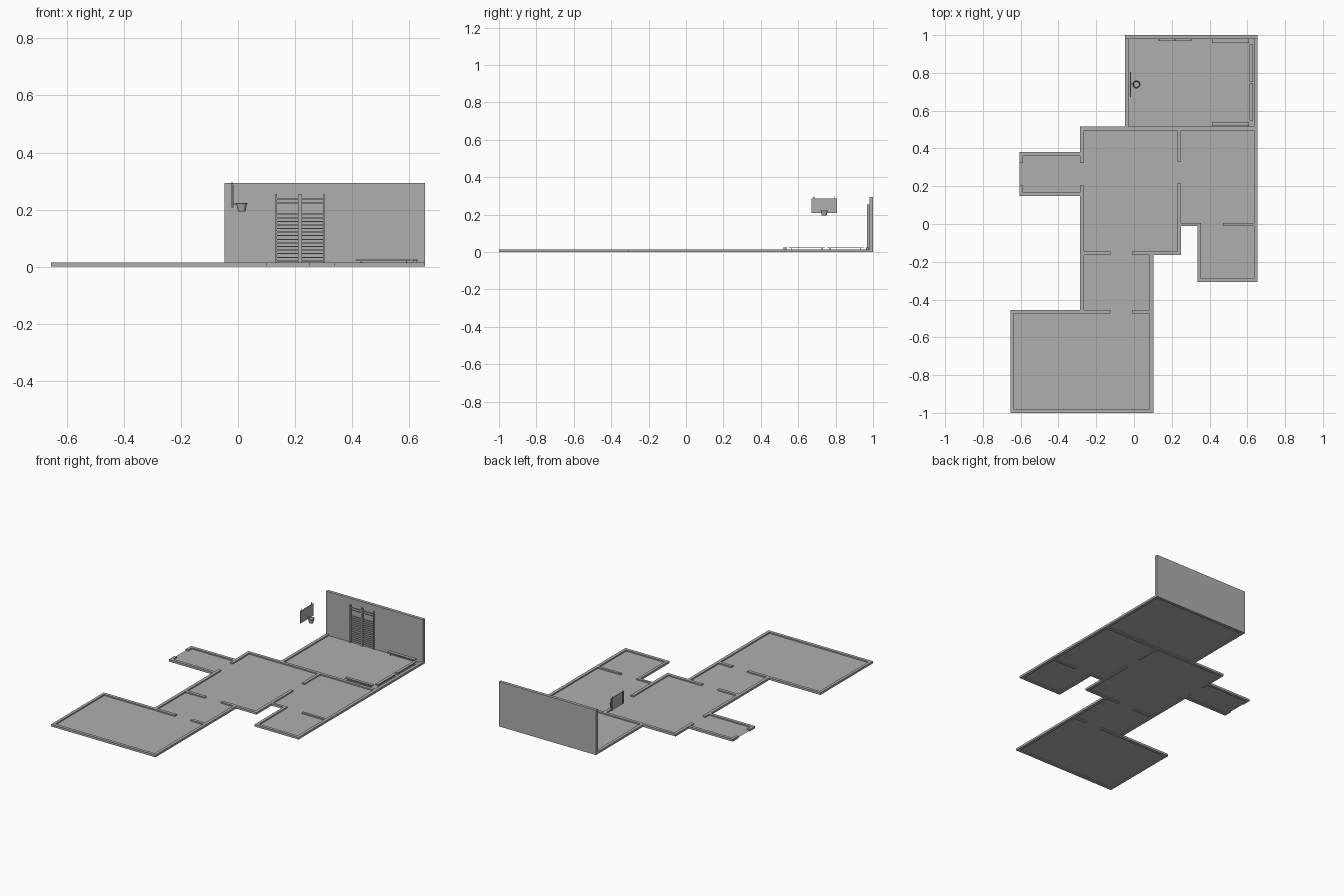
import bpy, bmesh, math
from mathutils import Matrix, Vector

FLOOR = 0.006   # floor level inside the walls
WALL = 0.014    # low wall height

grey = bpy.data.materials.new("mid_grey")
grey.diffuse_color = (0.43, 0.43, 0.43, 1)


def add_boxes(name, boxes):
    """One object from boxes given as (x0, y0, z0, x1, y1, z1)."""
    bm = bmesh.new()
    for b in boxes:
        lo, hi = Vector(b[:3]), Vector(b[3:])
        m = Matrix.Translation((lo + hi) / 2) @ Matrix.Diagonal((*(hi - lo), 1))
        bmesh.ops.create_cube(bm, size=1, matrix=m)
    return finish(name, bm)


def finish(name, bm):
    me = bpy.data.meshes.new(name)
    bm.to_mesh(me)
    bm.free()
    me.materials.append(grey)
    ob = bpy.data.objects.new(name, me)
    bpy.context.collection.objects.link(ob)
    return ob


def style_round(name):
    ob = bpy.context.object
    ob.name = name
    ob.data.materials.append(grey)
    bpy.ops.object.shade_smooth_by_angle()


# Floors, one sheet per room: x0, y0, x1, y1
rooms = {
    "gym_floor": (-0.04, 0.505, 0.645, 0.99),
    "hall_floor": (-0.275, -0.152, 0.24, 0.505),
    "east_room_floor": (0.24, 0.0, 0.645, 0.505),
    "store_floor": (0.344, -0.297, 0.645, 0.0),
    "entrance_floor": (-0.605, 0.158, -0.275, 0.37),
    "corridor_floor": (-0.275, -0.465, 0.092, -0.152),
    "south_room_floor": (-0.645, -0.99, 0.092, -0.465),
}
for name, (x0, y0, x1, y1) in rooms.items():
    bm = bmesh.new()
    bm.faces.new([bm.verts.new((x, y, FLOOR)) for x, y in
                  ((x0, y0), (x1, y0), (x1, y1), (x0, y1))])
    finish(name, bm)

# Low walls, split at the door openings
walls = {
    "gym_walls": [(-0.048, 0.515, -0.028, 0.98), (0.635, -0.308, 0.655, 0.98)],
    "hall_walls": [
        (-0.285, 0.495, 0.635, 0.515),
        (-0.285, 0.322, -0.265, 0.495), (-0.285, -0.455, -0.265, 0.205),
        (0.23, 0.332, 0.25, 0.495), (0.23, -0.165, 0.25, 0.216),
        (-0.265, -0.165, -0.125, -0.145), (-0.01, -0.165, 0.23, -0.145)],
    "east_walls": [
        (0.25, -0.01, 0.354, 0.006), (0.47, -0.01, 0.635, 0.006),
        (0.336, -0.308, 0.354, -0.01), (0.354, -0.308, 0.635, -0.288)],
    "entrance_walls": [
        (-0.605, 0.36, -0.285, 0.38), (-0.605, 0.148, -0.285, 0.168),
        (-0.605, 0.322, -0.587, 0.36), (-0.605, 0.168, -0.587, 0.205)],
    "south_walls": [
        (0.082, -1.0, 0.102, -0.165),
        (-0.655, -0.475, -0.125, -0.455), (-0.01, -0.475, 0.082, -0.455),
        (-0.655, -1.0, -0.637, -0.475), (-0.637, -1.0, 0.082, -0.98)],
}
for name, segs in walls.items():
    add_boxes(name, [(x0, y0, 0, x1, y1, WALL) for x0, y0, x1, y1 in segs])

# Full-height back wall
add_boxes("back_wall", [(-0.048, 0.98, 0, 0.655, 1.0, 0.293)])

# Climbing bars: two ladders side by side
rungs = [0.238, 0.223] + [0.184 - 0.0126 * i for i in range(14)]
for i, x in enumerate((0.131, 0.218)):
    w, t = 0.086, 0.005
    add_boxes(f"wall_bar_posts_{i}", [(px, 0.969, FLOOR, px + t, 0.98, 0.255)
                                      for px in (x, x + w - t)])
    add_boxes(f"wall_bar_rungs_{i}", [(x + t, 0.971, z - 0.0018, x + w - t, 0.9745, z + 0.0018)
                                      for z in rungs])

# Benches: centre and whether they run along y
for i, (cx, cy, turned) in enumerate(((0.51, 0.969, False), (0.51, 0.529, False),
                                      (0.621, 0.851, True), (0.621, 0.646, True))):
    h, d = 0.098, 0.010
    ob = add_boxes(f"bench_{i}", [
        (-h, -d, 0.021, h, d, 0.025),
        (-h + 0.015, -d * 0.7, FLOOR, -h + 0.02, d * 0.7, 0.021),
        (h - 0.02, -d * 0.7, FLOOR, h - 0.015, d * 0.7, 0.021),
        (-h + 0.02, -0.002, 0.009, h - 0.02, 0.002, 0.013)])
    ob.location = (cx, cy, 0)
    if turned:
        ob.rotation_euler.z = math.pi / 2

# Backboard with two rear hangers and the hoop arm
CY = 0.739
add_boxes("backboard", [(-0.02, CY - 0.067, 0.207, -0.016, CY + 0.067, 0.287)])
add_boxes("backboard_hangers", [(-0.023, CY + s * 0.054 - 0.002, 0.207,
                                 -0.02, CY + s * 0.054 + 0.002, 0.297) for s in (-1, 1)])
add_boxes("hoop_arm", [(-0.016, CY - 0.004, 0.217, -0.006, CY + 0.004, 0.222)])

# Hoop and tapering open net
bpy.ops.mesh.primitive_torus_add(location=(0.013, CY, 0.221), major_radius=0.019,
                                 minor_radius=0.002, major_segments=24, minor_segments=8)
style_round("hoop")
bpy.ops.mesh.primitive_cone_add(location=(0.013, CY, 0.2075), vertices=24, radius1=0.013,
                                radius2=0.019, depth=0.027, end_fill_type='NOTHING')
style_round("net")
